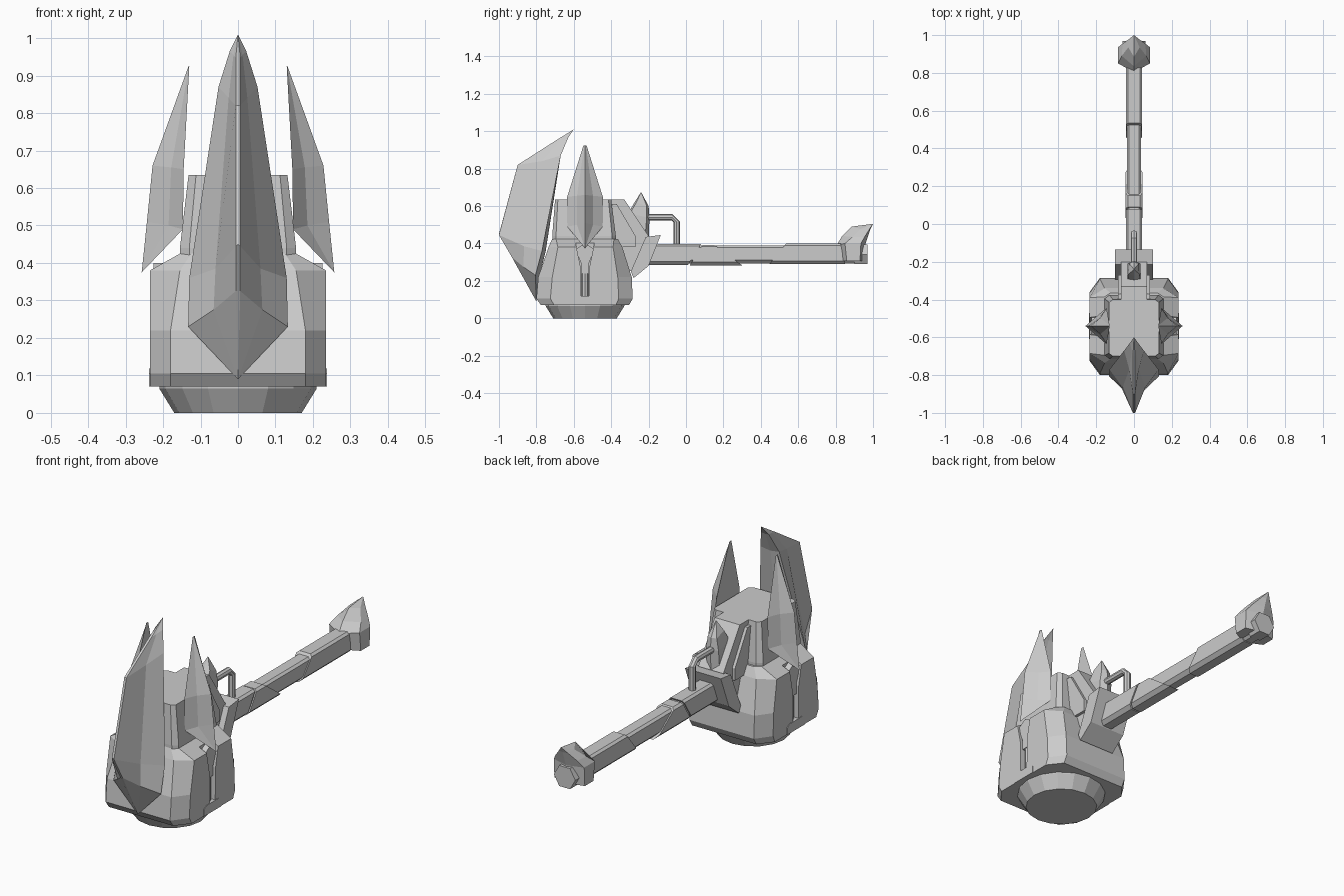
import bpy, bmesh, math
from mathutils import Vector

steel = bpy.data.materials.new("grey steel")
steel.diffuse_color = (0.6, 0.6, 0.6, 1)


def finish(name, bm, merge=True):
    if merge:
        bmesh.ops.remove_doubles(bm, verts=bm.verts, dist=0.0005)
        bmesh.ops.dissolve_degenerate(bm, edges=bm.edges, dist=0.0005)
    bmesh.ops.recalc_face_normals(bm, faces=bm.faces)
    me = bpy.data.meshes.new(name)
    bm.to_mesh(me)
    bm.free()
    me.materials.append(steel)
    ob = bpy.data.objects.new(name, me)
    bpy.context.collection.objects.link(ob)
    return ob


def loft(name, rings):
    """Skin equal-length closed rings and cap both ends."""
    bm = bmesh.new()
    rows = [[bm.verts.new(p) for p in r] for r in rings]
    n = len(rows[0])
    for a, b in zip(rows, rows[1:]):
        for i in range(n):
            j = (i + 1) % n
            quad = [a[i], a[j], b[j], b[i]]
            bm.faces.new(quad)
    bm.faces.new(rows[0])
    bm.faces.new(rows[-1])
    return finish(name, bm)


def prism(name, profile, x0, x1, taper=1.0):
    """Extrude a (y, z) profile from x0 to x1."""
    return loft(name, [[(x, y, z) for y, z in profile] for x in (x0, x1)])


def box(name, x0, x1, y0, y1, z0, z1):
    return prism(name, [(y0, z0), (y1, z0), (y1, z1), (y0, z1)], x0, x1)


def mirrored_ring(half):
    """Close a half outline (x >= 0, starting and ending on x = 0)."""
    return half + [(-x, y, z) for x, y, z in half[-2:0:-1]]


def octagon(hx, y0, y1, cx, cy, z):
    return [(-hx + cx, y0, z), (hx - cx, y0, z), (hx, y0 + cy, z), (hx, y1 - cy, z),
            (hx - cx, y1, z), (-hx + cx, y1, z), (-hx, y1 - cy, z), (-hx, y0 + cy, z)]


def tube(name, pts, radius, sides=8):
    """Sweep a polygon along a polyline."""
    pts = [Vector(p) for p in pts]
    rings = []
    for i, p in enumerate(pts):
        t = (pts[min(i + 1, len(pts) - 1)] - pts[max(i - 1, 0)]).normalized()
        u = Vector((1, 0, 0))
        v = t.cross(u)
        rings.append([p + radius * (math.cos(a) * u + math.sin(a) * v)
                      for a in (2 * math.pi * k / sides for k in range(sides))])
    return loft(name, rings)


# Striking disc under the head
loft("striking_disc", [[(r * math.cos(k * math.pi / 8), -0.54 + r * math.sin(k * math.pi / 8), z)
                        for k in range(16)] for r, z in ((0.17, 0), (0.21, 0.065), (0.21, 0.09))])

# Main head: chamfered body with a slot down each side
body = loft("head_body", [octagon(*r) for r in (
    (0.235, -0.775, -0.305, 0.055, 0.07, 0.07),
    (0.235, -0.80, -0.285, 0.055, 0.075, 0.105),
    (0.235, -0.79, -0.29, 0.055, 0.075, 0.22),
    (0.235, -0.735, -0.34, 0.08, 0.05, 0.38),
    (0.155, -0.715, -0.365, 0.03, 0.02, 0.425))])
for s, side in ((1, "right"), (-1, "left")):
    xs = lambda a, b: (min(s * a, s * b), max(s * a, s * b))
    cutter = prism("slot_cutter_" + side, [(-0.56, 0.0), (-0.52, 0.0), (-0.515, 0.28), (-0.48, 0.45),
                                           (-0.60, 0.45), (-0.565, 0.28)], *xs(0.195, 0.3))
    cutter.hide_render = True
    cutter.display_type = 'WIRE'
    mod = body.modifiers.new("slot_" + side, 'BOOLEAN')
    mod.operation = 'DIFFERENCE'
    mod.object = cutter
    # Clamp under each side blade, with a rod and foot in the slot
    prism("blade_clamp_" + side, [(-0.59, 0.37), (-0.56, 0.29), (-0.56, 0.24), (-0.52, 0.24),
                                  (-0.52, 0.29), (-0.49, 0.37), (-0.54, 0.40)], *xs(0.18, 0.225))
    tube("slot_rod_" + side, [(s * 0.205, -0.54, 0.11), (s * 0.205, -0.54, 0.26)], 0.018)
    prism("slot_foot_" + side, [(-0.61, 0.07), (-0.47, 0.07), (-0.47, 0.105), (-0.49, 0.118),
                                (-0.59, 0.118), (-0.61, 0.105)], *xs(0.17, 0.238))
    # Side blade: outer ridge with swept edges
    rows = []
    for ridge, edge, hw in (((0.257, 0.375), (0.257, 0.375), 0.0),
                            ((0.243, 0.51), (0.147, 0.49), 0.095),
                            ((0.228, 0.66), (0.145, 0.65), 0.095),
                            ((0.132, 0.925), (0.130, 0.925), 0.008)):
        mx = ridge[0] * 0.4 + edge[0] * 0.6
        mz = (ridge[1] + edge[1]) / 2
        rows.append([(s * ridge[0], -0.54, ridge[1]), (s * mx, -0.54 + hw * 0.45, mz),
                     (s * edge[0], -0.54 + hw, edge[1]), (s * edge[0], -0.54 - hw, edge[1]),
                     (s * mx, -0.54 - hw * 0.45, mz)])
    loft("side_blade_" + side, rows)

# Upper head block
loft("upper_block", [octagon(0.155, -0.715, -0.375, 0.025, 0.02, 0.40),
                     octagon(0.155, -0.715, -0.375, 0.025, 0.02, 0.44),
                     octagon(0.132, -0.70, -0.40, 0.02, 0.015, 0.635)])

# Large front blade with a sharp ridge and hollowed faces
tip = [(0, -0.6, 1.01)]
loft("front_blade", [mirrored_ring(h) for h in (
    [(0, -0.80, 0.09)] * 5,
    [(0, -0.93, 0.325), (0.006, -0.93, 0.325), (0.065, -0.87, 0.275), (0.133, -0.805, 0.23), (0, -0.785, 0.22)],
    [(0, -1.0, 0.45), (0.006, -1.0, 0.445), (0.06, -0.865, 0.385), (0.13, -0.77, 0.36), (0, -0.75, 0.36)],
    [(0, -0.90, 0.82), (0.006, -0.90, 0.82), (0.025, -0.77, 0.84), (0.052, -0.67, 0.87), (0, -0.675, 0.86)],
    [(0, -0.70, 0.948), (0.006, -0.70, 0.948), (0.012, -0.67, 0.955), (0.022, -0.63, 0.965), (0, -0.635, 0.96)],
    tip * 5)])

# Rear bracket, spike and socket plate joining the handle
prism("rear_bracket", [(-0.40, 0.635), (-0.33, 0.635), (-0.20, 0.44), (-0.20, 0.33), (-0.30, 0.25), (-0.40, 0.38)],
      -0.07, 0.07)
prism("rear_shoulder", [(-0.40, 0.61), (-0.37, 0.61), (-0.27, 0.44), (-0.27, 0.38), (-0.40, 0.38)], -0.085, 0.085)
loft("rear_spike", [mirrored_ring(h) for h in (
    [(0, -0.31, 0.42), (0.035, -0.30, 0.42), (0.035, -0.22, 0.42), (0, -0.20, 0.42)],
    [(0, -0.31, 0.56), (0.035, -0.30, 0.56), (0.035, -0.21, 0.54), (0, -0.195, 0.54)],
    [(0, -0.275, 0.62), (0.028, -0.265, 0.62), (0.025, -0.21, 0.60), (0, -0.20, 0.60)],
    [(0, -0.24, 0.675)] * 4)])
prism("socket_plate", [(-0.28, 0.215), (-0.20, 0.28), (-0.135, 0.445), (-0.215, 0.435), (-0.295, 0.25)], -0.10, 0.10)

# Loop pipe above the handle
tube("loop_pipe", [(0, -0.25, 0.54), (0, -0.075, 0.54), (0, -0.05, 0.515), (0, -0.05, 0.37)], 0.017)


def handle_part(name, hw, z0, z1, y0, y1, slant0=0.0, slant1=0.0):
    """Chamfered bar along y whose ends lean by the slant amounts."""
    c = 0.018
    sec = [(-hw + c, z0), (hw - c, z0), (hw, z0 + c), (hw, z1 - 0.01), (hw - 0.012, z1),
           (-hw + 0.012, z1), (-hw, z1 - 0.01), (-hw, z0 + c)]
    lean = lambda z: (z1 - z) / (z1 - z0)
    return loft(name, [[(x, y + sl * lean(z), z) for x, z in sec]
                       for y, sl in ((y0, slant0), (y1, slant1))])


# Handle core and raised sleeves
handle_part("handle_core", 0.038, 0.293, 0.388, -0.26, 0.95)
handle_part("front_sleeve", 0.043, 0.285, 0.397, -0.24, 0.08, 0, -0.07)
handle_part("middle_sleeve", 0.044, 0.283, 0.393, 0.09, 0.15, -0.07, 0.15)
handle_part("rear_sleeve", 0.043, 0.289, 0.40, 0.535, 0.83, -0.09, 0.02)

# Pommel: swept crest and hexagonal end cap
loft("pommel_crest", [mirrored_ring(h) for h in (
    [(0, 0.82, 0.305), (0.085, 0.86, 0.305), (0.085, 0.93, 0.305), (0, 0.95, 0.305)],
    [(0, 0.805, 0.39), (0.085, 0.85, 0.40), (0.085, 0.935, 0.40), (0, 0.96, 0.40)],
    [(0, 0.835, 0.44), (0.065, 0.89, 0.435), (0.06, 0.955, 0.435), (0, 0.972, 0.435)],
    [(0, 0.885, 0.49), (0.03, 0.935, 0.478), (0.025, 0.98, 0.475), (0, 0.985, 0.475)],
    [(0, 1.0, 0.505)] * 4)])
loft("end_cap", [[(0.06 * math.cos(k * math.pi / 3), y, 0.342 + 0.06 * math.sin(k * math.pi / 3))
                  for k in range(6)] for y in (0.90, 0.97)])
